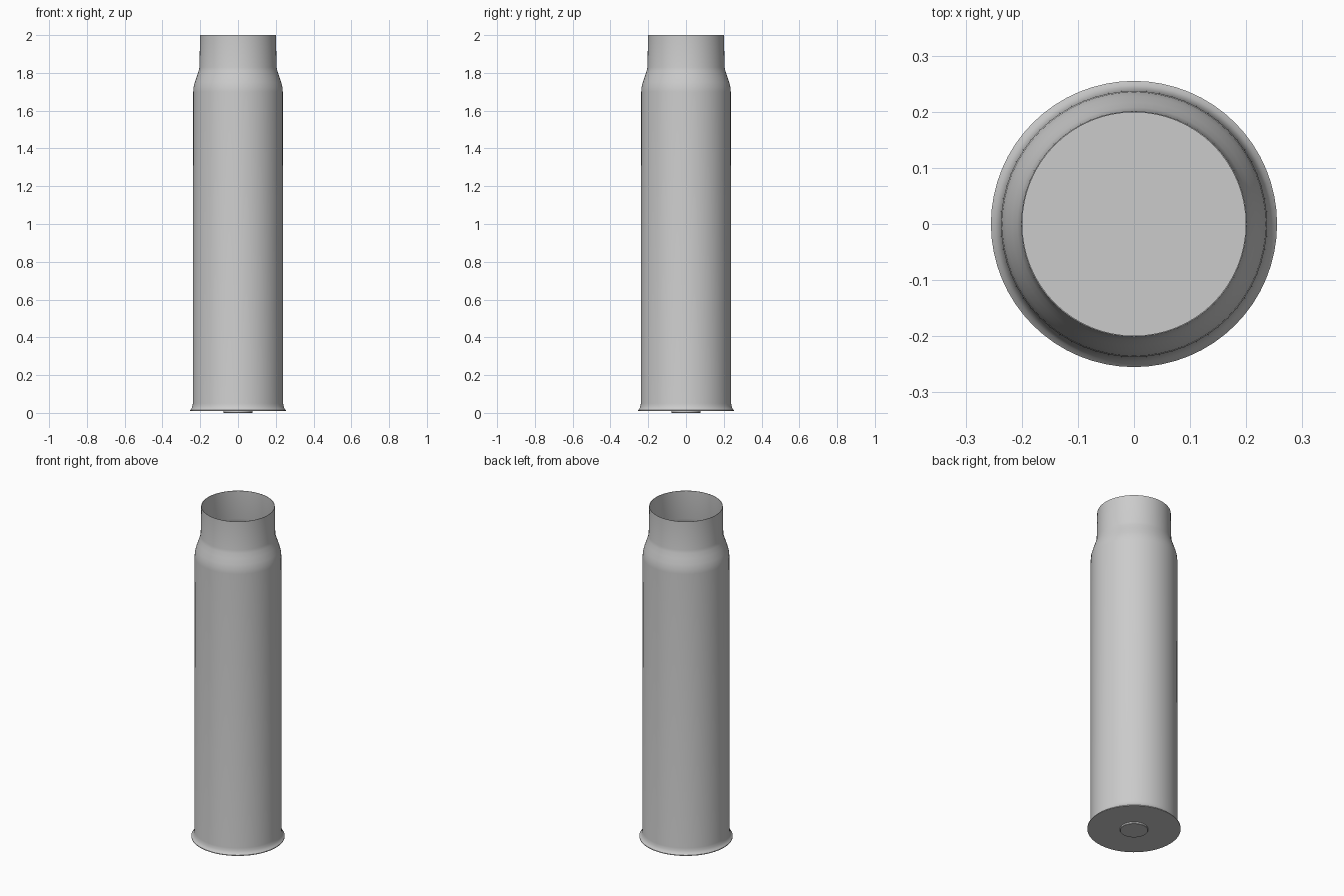
import bpy, bmesh, math

if "Cube" in bpy.data.objects:
    bpy.data.objects.remove(bpy.data.objects["Cube"])

SEGMENTS = 64

def lathe(name, profile):
    """Spin an (radius, height) profile around the z axis."""
    bm = bmesh.new()
    verts = [bm.verts.new((r, 0, z)) for r, z in profile]
    edges = [bm.edges.new(pair) for pair in zip(verts, verts[1:])]
    bmesh.ops.spin(bm, geom=verts + edges, cent=(0, 0, 0), axis=(0, 0, 1),
                   angle=math.tau, steps=SEGMENTS, use_duplicate=False)
    bmesh.ops.remove_doubles(bm, verts=bm.verts, dist=1e-5)
    bmesh.ops.recalc_face_normals(bm, faces=bm.faces)
    mesh = bpy.data.meshes.new(name)
    bm.to_mesh(mesh)
    bm.free()
    obj = bpy.data.objects.new(name, mesh)
    bpy.context.collection.objects.link(obj)
    bpy.ops.object.select_all(action='DESELECT')
    obj.select_set(True)
    bpy.context.view_layer.objects.active = obj
    bpy.ops.object.shade_smooth_by_angle(angle=math.radians(35))
    return obj

# Hollow case: flat base, flared rim, body, shoulder, neck, thin inner wall
outer = [(0.255, 0.01), (0.255, 0.014), (0.247, 0.022), (0.242, 0.034),
         (0.239, 0.05), (0.237, 1.70), (0.235, 1.725), (0.228, 1.752),
         (0.217, 1.785), (0.208, 1.812), (0.204, 1.83), (0.201, 2.0)]
wall = 0.002
inner = [(r - wall, z) for r, z in reversed(outer[4:])]
lathe("case", [(0, 0.01)] + outer + inner + [(0.237, 0.012), (0, 0.012)])

# Primer cap standing slightly proud of the base
lathe("primer", [(0, 0.011), (0.077, 0.011), (0.077, 0.002), (0.075, 0), (0, 0)])
